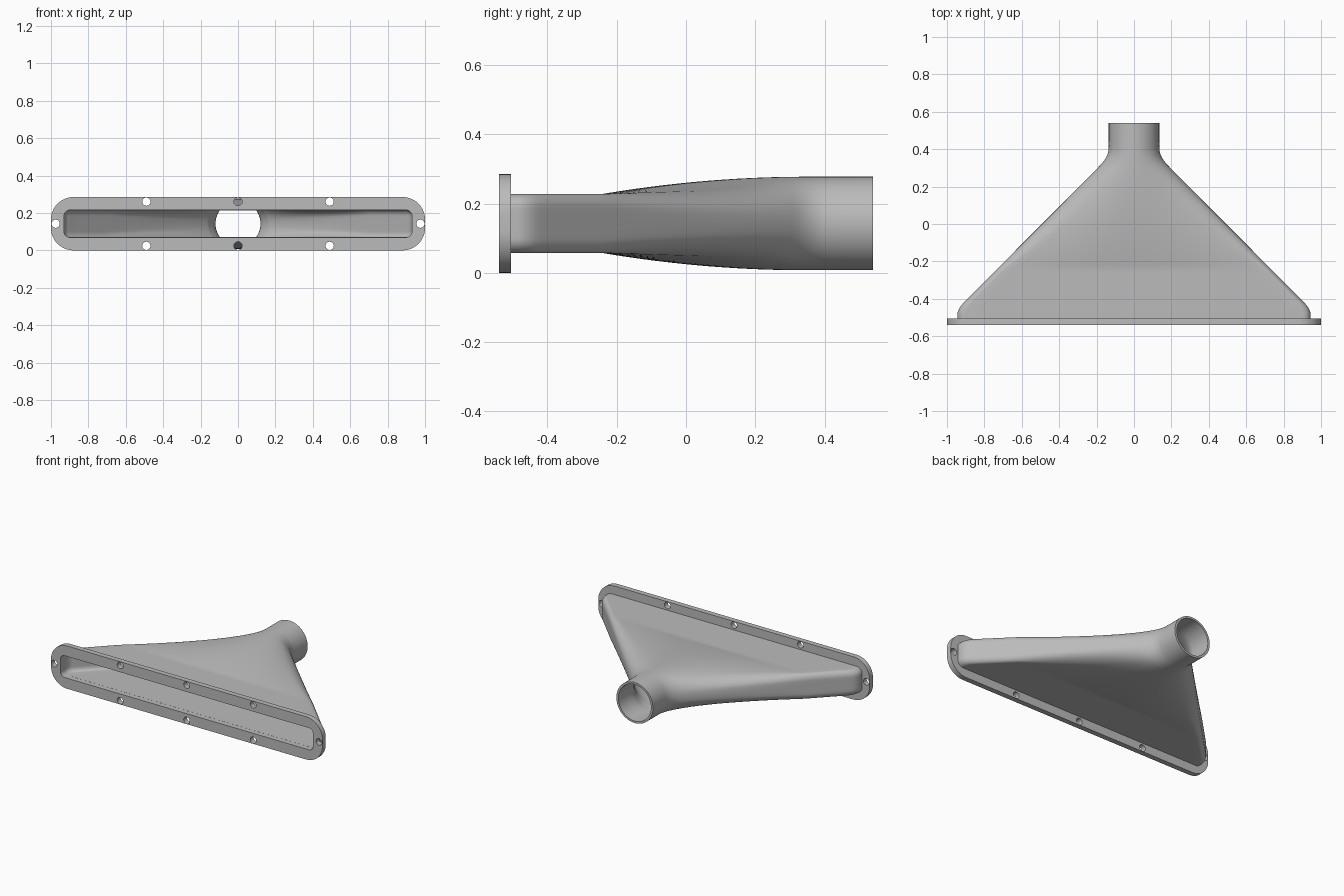
import bpy, bmesh, math

cube = bpy.data.objects.get("Cube")
if cube:
    bpy.data.objects.remove(cube, do_unlink=True)

ZC = 0.1425                       # height of the duct axis
Y_FRONT, Y_FLANGE, Y_BACK = -0.54, -0.505, 0.54

grey = bpy.data.materials.new("grey plastic")
grey.diffuse_color = (0.5, 0.5, 0.5, 1)
grey.use_nodes = True
grey.node_tree.nodes["Principled BSDF"].inputs["Base Color"].default_value = (0.5, 0.5, 0.5, 1)


def finish(obj):
    obj.data.materials.clear()
    obj.data.materials.append(grey)
    bpy.ops.object.select_all(action='DESELECT')
    obj.select_set(True)
    bpy.context.view_layer.objects.active = obj
    bpy.ops.object.shade_smooth_by_angle(angle=math.radians(35))


def rounded_rect(w, h, r, n=12):
    """Outline of a rounded rectangle with half sizes w and h."""
    pts = []
    for q, (sx, sy) in enumerate([(1, 1), (-1, 1), (-1, -1), (1, -1)]):
        for i in range(n + 1):
            a = math.pi / 2 * (q + i / n)
            pts.append((sx * (w - r) + r * math.cos(a), sy * (h - r) + r * math.sin(a)))
    return pts


def circle(cx, cy, r, n=24):
    return [(cx + r * math.cos(2 * math.pi * i / n), cy + r * math.sin(2 * math.pi * i / n))
            for i in range(n)]


# Flange: filled outline with the slot and the screw holes left open
curve = bpy.data.curves.new("flange", 'CURVE')
curve.dimensions, curve.fill_mode = '2D', 'BOTH'
curve.extrude = (Y_FLANGE - Y_FRONT) / 2
loops = [rounded_rect(1.0, ZC, 0.12), rounded_rect(0.93, 0.0725, 0.03)]
loops += [circle(x, z, 0.022) for x in (-0.49, 0, 0.49) for z in (-0.118, 0.118)]
loops += [circle(x, 0, 0.022) for x in (-0.975, 0.975)]
for loop in loops:
    s = curve.splines.new('POLY')
    s.points.add(len(loop) - 1)
    for p, (x, z) in zip(s.points, loop):
        p.co = (x, z, 0, 1)
    s.use_cyclic_u = True
flange = bpy.data.objects.new("flange", curve)
bpy.context.collection.objects.link(flange)
flange.location = (0, (Y_FRONT + Y_FLANGE) / 2, ZC)
flange.rotation_euler = (math.pi / 2, 0, 0)
bpy.context.view_layer.objects.active = flange
flange.select_set(True)
bpy.ops.object.convert(target='MESH')
flange = bpy.context.object
bm = bmesh.new()
bm.from_mesh(flange.data)
bmesh.ops.remove_doubles(bm, verts=bm.verts, dist=1e-5)
bmesh.ops.recalc_face_normals(bm, faces=bm.faces)
bm.to_mesh(flange.data)
bm.free()
finish(flange)


# Duct: slot section that narrows and swells into a round tube
def soft_min(a, b, k=0.035):
    h = max(k - abs(a - b), 0) / k
    return min(a, b) - h * h * k / 4


def half_width(y):
    slope = 0.945 - 0.994 * (y + 0.455)
    return -soft_min(-0.135, -soft_min(0.945, slope), 0.05)


def quadrant():
    """Pairs of (slot point kind and parameter, matching circle angle)."""
    out = [('side', i / 3, math.radians(12 * i / 3)) for i in range(3)]
    out += [('corner', i / 8, math.radians(12 + 36 * i / 8)) for i in range(8)]
    c = math.cos(math.radians(48))
    out += [('top', i / 14, math.acos(c * (1 - i / 14))) for i in range(15)]
    return out


def section(y, wall):
    t = min(max((y + 0.24) / 0.59, 0), 1)
    inset = wall * (1.4 if -0.44 < y < 0.33 else 1.1)
    w, h, rad = half_width(y) - inset, 0.0855 - wall, 0.135 - wall
    r = min(0.042 - wall, w)
    quarter = []
    for kind, s, ang in quadrant():
        if kind == 'side':
            px, pz = w, (h - r) * s
        elif kind == 'corner':
            a = s * math.pi / 2
            px, pz = w - r + r * math.cos(a), h - r + r * math.sin(a)
        else:
            px, pz = (w - r) * (1 - s), h
        # the middle swells early, the edges follow late
        k = math.cos(ang) ** 2
        e = (1 - k) * (1 - (1 - t) ** 2) + k * t ** 1.4
        quarter.append((px + (w * math.cos(ang) - px) * e,
                        pz + (rad * math.sin(ang) - pz) * e))
    upper = quarter + [(-x, z) for x, z in quarter[-2::-1]]
    return upper + [(x, -z) for x, z in upper[-2:0:-1]]


stations = [Y_FLANGE, -0.49, -0.48]
stations += [-0.475 + 0.008 * i for i in range(6)]
stations += [-0.42 + 0.02 * i for i in range(37)]
stations += [0.31 + 0.01 * i for i in range(10)] + [0.45, Y_BACK]

bm = bmesh.new()


def shell(wall):
    rings = [[bm.verts.new((x, y, ZC + z)) for x, z in section(y, wall)] for y in stations]
    for a, b in zip(rings, rings[1:]):
        bridge(a, b)
    return rings


def bridge(a, b):
    n = len(a)
    for i in range(n):
        j = (i + 1) % n
        bm.faces.new((a[i], a[j], b[j], b[i]))


outer = shell(0.0)
inner = shell(0.0135)
bridge(outer[0], inner[0])
bridge(outer[-1], inner[-1])
bmesh.ops.recalc_face_normals(bm, faces=bm.faces)
mesh = bpy.data.meshes.new("duct")
bm.to_mesh(mesh)
bm.free()
duct = bpy.data.objects.new("duct", mesh)
bpy.context.collection.objects.link(duct)
finish(duct)
